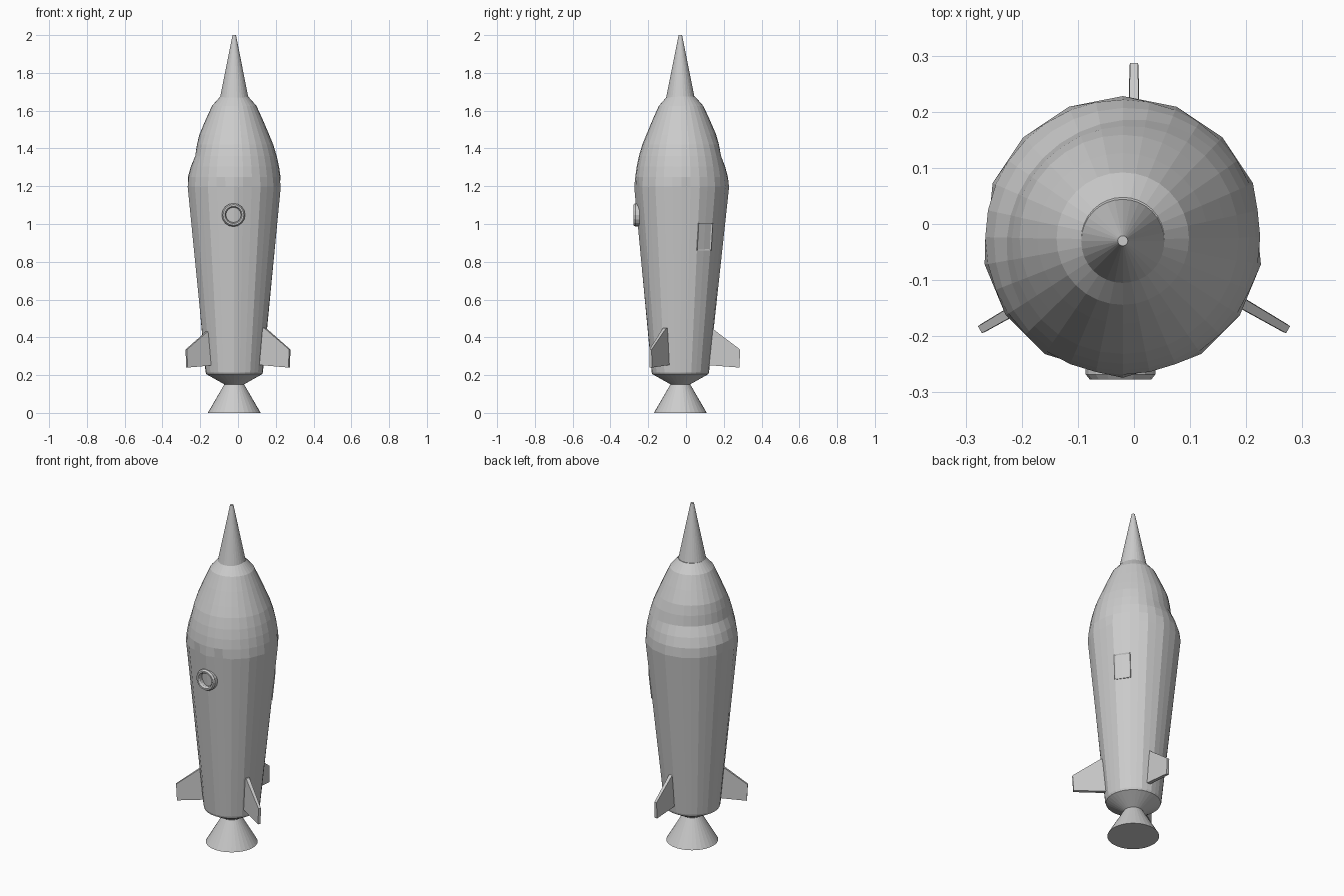
import bpy, bmesh, math
from mathutils import Matrix, Vector

if "Cube" in bpy.data.objects:
    bpy.data.objects.remove(bpy.data.objects["Cube"])

SIDES = 32
STEP = 2 * math.pi / SIDES
AXIS = Vector((-0.02, -0.03, 0))
# Corners of the coarse shoulder outline, in steps clockwise from the back
CORNERS = [0, 2, 4, 6, 9, 11, 13, 16, 19, 21, 23, 26, 28, 30, 32]


def finish(bm, name):
    bmesh.ops.recalc_face_normals(bm, faces=bm.faces)
    mesh = bpy.data.meshes.new(name)
    bm.to_mesh(mesh)
    bm.free()
    obj = bpy.data.objects.new(name, mesh)
    bpy.context.collection.objects.link(obj)
    return obj


def lathe(name, profile, shape=lambda i, z: 1.0, shift=lambda z: 0.0):
    """Capped stack of rings; shape scales the radius per side and height."""
    bm = bmesh.new()
    rings = []
    for r, z in profile:
        ring = []
        for i in range(SIDES):
            a = math.pi / 2 - i * STEP
            k = r * shape(i, z)
            p = Vector((k * math.cos(a), k * math.sin(a) + shift(z), z))
            ring.append(bm.verts.new(AXIS + p))
        rings.append(ring)
    for low, high in zip(rings, rings[1:]):
        for i in range(SIDES):
            j = (i + 1) % SIDES
            bm.faces.new((low[i], low[j], high[j], high[i]))
    bm.faces.new(rings[0])
    bm.faces.new(rings[-1])
    return finish(bm, name)


def coarse(i):
    """Radius factor that puts side i on the chord between two corners."""
    for a, b in zip(CORNERS, CORNERS[1:]):
        if a <= i <= b:
            half = (b - a) * STEP / 2
            return math.cos(half) / math.cos((i - (a + b) / 2) * STEP)


def hull_shape(i, z):
    t = min(max((z - 0.2) / 1.0, 0), 1)
    if z <= 1.2:
        return 1 + t * (coarse(i) - 1)
    # Shallow dent round the back right of the dome
    facing = max(0, math.cos(math.pi / 2 - i * STEP - math.radians(140)))
    return 1 - 0.12 * facing * max(0, 1 - abs(z - 1.37) / 0.1)


# Hull with a tapered base, widest at the shoulder, closing in a dome
lathe("hull", [(0.05, 0.15), (0.148, 0.205), (0.152, 0.217), (0.251, 1.195),
               (0.245, 1.25), (0.237, 1.305), (0.225, 1.36), (0.207, 1.42),
               (0.184, 1.475), (0.152, 1.55), (0.118, 1.625), (0.074, 1.675)],
      hull_shape, lambda z: 0.007 * max(0, 1 - abs(z - 1.195) / 0.98))

# Nose spike and engine bell
lathe("nose_spike", [(0.075, 1.67), (0.009, 2.0)])
lathe("engine_bell", [(0.14, 0.0), (0.05, 0.155)])


# Three tapered fins
def fin(name, angle):
    bm = bmesh.new()
    outline = [(0.12, 0.255, 0.012), (0.312, 0.24, 0.008),
               (0.317, 0.335, 0.007), (0.165, 0.45, 0.010), (0.12, 0.45, 0.012)]
    sides = [[bm.verts.new((r, s * w, z)) for r, z, w in outline] for s in (-1, 1)]
    for side in sides:
        bm.faces.new(side)
    n = len(outline)
    for i in range(n):
        j = (i + 1) % n
        bm.faces.new((sides[0][i], sides[0][j], sides[1][j], sides[1][i]))
    place = Matrix.Translation((0, -0.03, 0)) @ Matrix.Rotation(math.radians(angle), 4, "Z")
    bmesh.ops.transform(bm, matrix=place, verts=bm.verts)
    return finish(bm, name)


for fin_name, fin_angle in (("back_fin", 90), ("left_fin", -30), ("right_fin", 210)):
    fin(fin_name, fin_angle)


# Bevelled porthole rim on the front
def porthole():
    bm = bmesh.new()
    section = [(0.062, 0.245), (0.062, 0.268), (0.055, 0.277), (0.046, 0.277),
               (0.040, 0.268), (0.040, 0.245)]
    count = 16
    rings = []
    for k in range(count):
        a = 2 * math.pi * k / count
        rings.append([bm.verts.new((-0.024 + r * math.cos(a), -d, 1.048 + r * math.sin(a)))
                      for r, d in section])
    for k in range(count):
        here, there = rings[k], rings[(k + 1) % count]
        for i in range(len(section)):
            j = (i + 1) % len(section)
            bm.faces.new((here[i], here[j], there[j], there[i]))
    return finish(bm, "porthole_rim")


porthole()


# Hatch with a raised frame, lying on one flat facet of the hull
bm = bmesh.new()
bmesh.ops.create_cube(bm, size=1.0, matrix=Matrix.Diagonal((0.03, 0.09, 0.148, 1)))
outer = [f for f in bm.faces if f.normal.x > 0.9]
bmesh.ops.inset_region(bm, faces=outer, thickness=0.017)
bmesh.ops.translate(bm, vec=(-0.007, 0, 0), verts=outer[0].verts)
place = (Matrix.Translation(AXIS + Vector((0, 0.006, 0)))
         @ Matrix.Rotation(3 * STEP, 4, "Z")
         @ Matrix.Translation((0.209, 0, 0.934))
         @ Matrix.Rotation(math.radians(5.8), 4, "Y"))
bmesh.ops.transform(bm, matrix=place, verts=bm.verts)
finish(bm, "hatch")
